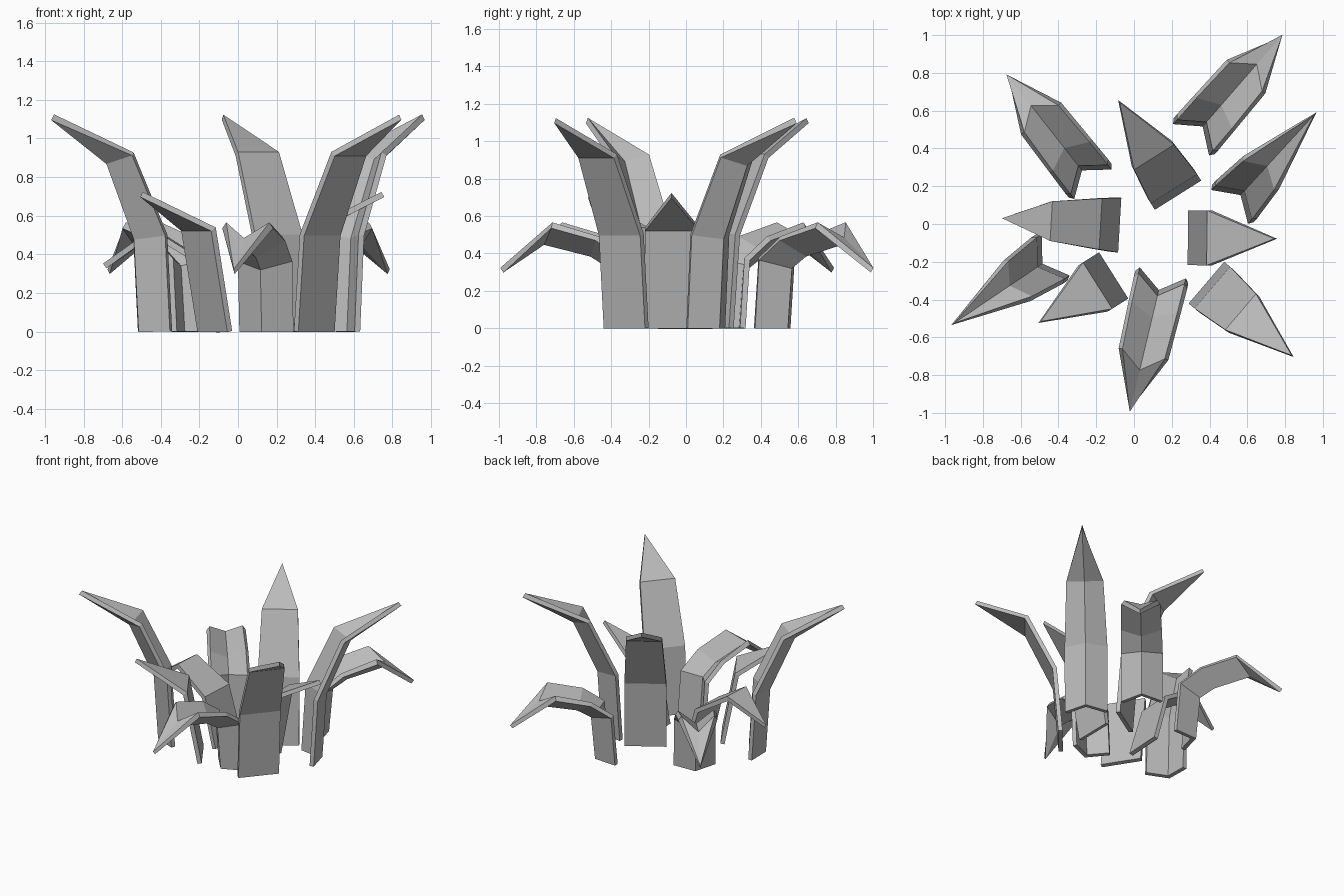
import bpy
import bmesh
from mathutils import Vector

cube = bpy.data.objects.get("Cube")
if cube:
    bpy.data.objects.remove(cube, do_unlink=True)

grey = bpy.data.materials.new("leaf grey")
grey.use_nodes = True
colour = (0.5, 0.5, 0.5, 1)
grey.diffuse_color = colour
grey.node_tree.nodes["Principled BSDF"].inputs["Base Color"].default_value = colour

# Leaf profiles: (distance outward, height, width, keel outward, keel height)
# A zero keel gives a flat leaf; the last station is the pointed tip.
TALL_FLAT = [(0, 0, .29, 0, 0), (.04, .5, .29, 0, 0),
             (.235, .92, .25, 0, 0), (.58, 1.11, 0, 0, 0)]
TALL_FOLDED = [(0, 0, .28, .09, 0), (.03, .5, .28, .09, -.02),
               (.225, .92, .24, .07, -.04), (.65, 1.11, 0, 0, 0)]
DROOP_FOLDED = [(0, 0, .27, .10, 0), (.03, .37, .27, .10, -.04), (.18, .48, .265, .06, -.08),
                (.43, .55, .25, .08, -.085), (.73, .31, 0, 0, 0)]
DROOP_FLAT = [(0, 0, .29, 0, 0), (.10, .36, .27, 0, 0),
              (.35, .515, .21, 0, 0), (.60, .34, 0, 0, 0)]
SHORT_FLAT = [(0, 0, .29, 0, 0), (.10, .53, .29, 0, 0), (.45, .71, 0, 0, 0)]


def leaf(name, profile, base, tip):
    """Blade running from the base centre towards the tip, seen in plan."""
    origin = Vector((*base, 0))
    out = (Vector((*tip, 0)) - origin).normalized()
    side = Vector((-out.y, out.x, 0))
    folded = any(row[3] for row in profile)
    bm = bmesh.new()
    rows = []
    for s, z, width, ks, kz in profile[:-1]:
        centre = origin + out * s + Vector((0, 0, z))
        points = [centre - side * width / 2, centre + side * width / 2]
        if folded:
            points.insert(1, centre + out * ks + Vector((0, 0, kz)))
        rows.append([bm.verts.new(p) for p in points])
    # strips between stations, then the pointed end
    for a, b in zip(rows, rows[1:]):
        for i in range(len(a) - 1):
            bm.faces.new((a[i], a[i + 1], b[i + 1], b[i]))
    end = bm.verts.new((*tip, profile[-1][1]))
    for i in range(len(rows[-1]) - 1):
        bm.faces.new((rows[-1][i], rows[-1][i + 1], end))
    mesh = bpy.data.meshes.new(name)
    bm.to_mesh(mesh)
    bm.free()
    mesh.materials.append(grey)
    obj = bpy.data.objects.new(name, mesh)
    bpy.context.collection.objects.link(obj)
    thick = obj.modifiers.new("thickness", "SOLIDIFY")
    thick.thickness = 0.03
    thick.offset = 0
    thick.use_even_offset = True


# Tall upright leaves
leaf("tall_leaf_back", TALL_FLAT, (.225, .165), (-.08, .65))
leaf("tall_leaf_front_left", TALL_FLAT, (.395, -.32), (.84, -.70))
leaf("tall_folded_leaf_left", TALL_FOLDED, (.515, .10), (.96, .585))
leaf("tall_folded_leaf_right", TALL_FOLDED, (-.425, -.17), (-.96, -.53))

# Drooping leaves
leaf("drooping_leaf_back_left", DROOP_FOLDED, (.31, .455), (.78, .995))
leaf("drooping_leaf_back_right", DROOP_FOLDED, (-.225, .22), (-.67, .785))
leaf("drooping_leaf_front", DROOP_FOLDED, (.15, -.27), (-.02, -.985))
leaf("drooping_flat_leaf_right", DROOP_FLAT, (-.09, -.005), (-.69, .03))

# Short leaves
leaf("short_leaf_left", SHORT_FLAT, (.30, -.073), (.75, -.078))
leaf("short_leaf_front_right", SHORT_FLAT, (-.12, -.28), (-.50, -.52))
